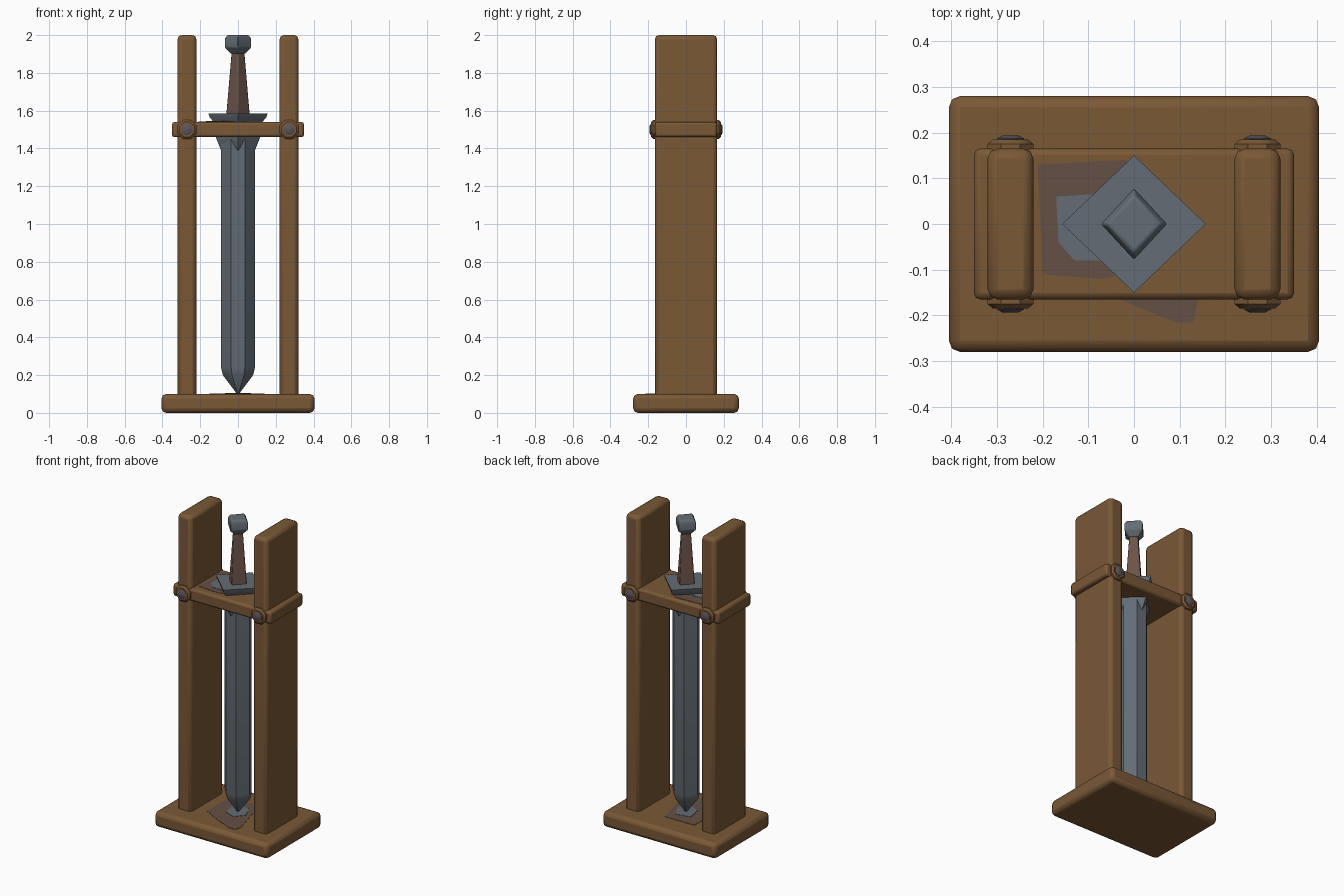
import bpy, bmesh, math

if "Cube" in bpy.data.objects:
    bpy.data.objects.remove(bpy.data.objects["Cube"])


def mat(name, col):
    m = bpy.data.materials.new(name)
    m.diffuse_color = (*col, 1)
    m.use_nodes = True
    m.node_tree.nodes["Principled BSDF"].inputs["Base Color"].default_value = m.diffuse_color
    return m


WOOD = mat("brown wood", (0.195, 0.098, 0.037))
STEEL = mat("grey steel", (0.125, 0.152, 0.178))
GRIP = mat("dull leather", (0.15, 0.088, 0.065))
BOLT = mat("dark iron", (0.105, 0.09, 0.10))
STAIN = mat("stained wood", (0.13, 0.08, 0.06))


def finish(name, bm, m, bevel=0, segs=2, angle=35):
    bmesh.ops.recalc_face_normals(bm, faces=bm.faces)
    me = bpy.data.meshes.new(name)
    bm.to_mesh(me)
    bm.free()
    me.materials.append(m)
    ob = bpy.data.objects.new(name, me)
    bpy.context.collection.objects.link(ob)
    if bevel:
        b = ob.modifiers.new("bevel", 'BEVEL')
        b.width, b.segments = bevel, segs
    bpy.ops.object.select_all(action='DESELECT')
    bpy.context.view_layer.objects.active = ob
    ob.select_set(True)
    bpy.ops.object.shade_smooth_by_angle(angle=math.radians(angle))
    return ob


def box(name, x0, x1, y0, y1, z0, z1, m, bevel):
    bm = bmesh.new()
    bmesh.ops.create_cube(bm, size=1)
    for v in bm.verts:
        v.co.x = x0 + (v.co.x + .5) * (x1 - x0)
        v.co.y = y0 + (v.co.y + .5) * (y1 - y0)
        v.co.z = z0 + (v.co.z + .5) * (z1 - z0)
    return finish(name, bm, m, bevel)


def loft(name, section, rings, m, bevel=0, angle=35):
    """Stack scaled copies of a section; rings are (z, x scale, y scale)."""
    bm = bmesh.new()
    loops = [[bm.verts.new((x * sx, y * sy, z)) for x, y in section] for z, sx, sy in rings]
    n = len(section)
    for a, b in zip(loops, loops[1:]):
        for i in range(n):
            bm.faces.new((a[i], a[(i + 1) % n], b[(i + 1) % n], b[i]))
    bm.faces.new(loops[0][::-1])
    bm.faces.new(loops[-1])
    return finish(name, bm, m, bevel, 2, angle)


def stud(name, x, y0, y1, r0, r1, n, m):
    """Tapered round head pointing along y."""
    bm = bmesh.new()
    loops = []
    for y, r in ((y0, r0), (y1 - (y1 - y0) * .3, r0), (y1, r1)):
        loops.append([bm.verts.new((x + r * math.cos((i + .5) * math.tau / n), y,
                                    1.5 + r * math.sin((i + .5) * math.tau / n)))
                      for i in range(n)])
    for a, b in zip(loops, loops[1:]):
        for i in range(n):
            bm.faces.new((a[i], a[(i + 1) % n], b[(i + 1) % n], b[i]))
    bm.faces.new(loops[0])
    bm.faces.new(loops[-1])
    return finish(name, bm, m)


def patch(name, pts, z, m):
    bm = bmesh.new()
    f = bm.faces.new([bm.verts.new((x, y, z)) for x, y in pts])
    r = bmesh.ops.extrude_face_region(bm, geom=[f])
    for v in r["geom"]:
        if isinstance(v, bmesh.types.BMVert):
            v.co.z += 0.003
    finish(name, bm, m)


# Stand: base, two posts, cross shelf
box("base", -.405, .405, -.28, .28, 0, .1, WOOD, .025)
box("shelf", -.35, .35, -.165, .165, 1.46, 1.54, WOOD, .014)
for s, side in ((-1, "left"), (1, "right")):
    xs = sorted((s * .22, s * .32))
    box(side + "_post", *xs, -.165, .165, .08, 2, WOOD, .022)
    # Wooden bosses with iron bolts on front and back
    for t, face in ((-1, "front"), (1, "back")):
        stud(f"{side}_{face}_boss", s * .27, t * .15, t * .185, .054, .042, 8, WOOD)
        stud(f"{side}_{face}_bolt", s * .27, t * .17, t * .194, .032, .018, 8, BOLT)

# Sword: blade, collar, guard, grip, pommel
diamond = [(1, 0), (0, 1), (-1, 0), (0, -1)]
blade = [(1, -.12), (1, .12), (.4, .8), (-.4, .8), (-1, .12), (-1, -.12), (-.4, -.8), (.4, -.8)]
loft("blade", blade, [(.1, .005, .005), (.2, .08, .08), (.24, .09, .09), (1.47, .09, .09)], STEEL)
loft("blade_collar", diamond, [(1.39, .09, .075), (1.46, .118, .11), (1.5, .118, .11)], STEEL)
loft("guard", diamond, [(1.53, .12, .115), (1.565, .15, .145), (1.585, .157, .15)], STEEL, 0, 20)
loft("grip", diamond, [(1.58, .064, .064), (1.91, .036, .036)], GRIP, .006)
loft("pommel", diamond, [(1.90, .037, .037), (1.935, .072, .078), (1.98, .072, .078),
                         (2.0, .058, .062)], STEEL, .005)

# Worn patches on shelf and base
patch("shelf_stain", [(-.21, .13), (-.02, .14), (.03, .11), (.03, -.1), (-.07, -.12), (-.2, -.11)],
      1.539, STAIN)
patch("shelf_steel_mark", [(-.17, .06), (-.09, .065), (-.05, -.08), (-.13, -.08), (-.165, -.04)],
      1.541, STEEL)
patch("base_stain", [(-.15, .13), (.06, .13), (.14, -.17), (.13, -.215), (.09, -.215), (-.02, -.17),
                     (-.15, -.1)], .099, STAIN)
patch("base_steel_mark", [(-.07, .05), (.03, .07), (.07, -.02), (.02, -.08), (-.05, -.05)], .101, STEEL)
